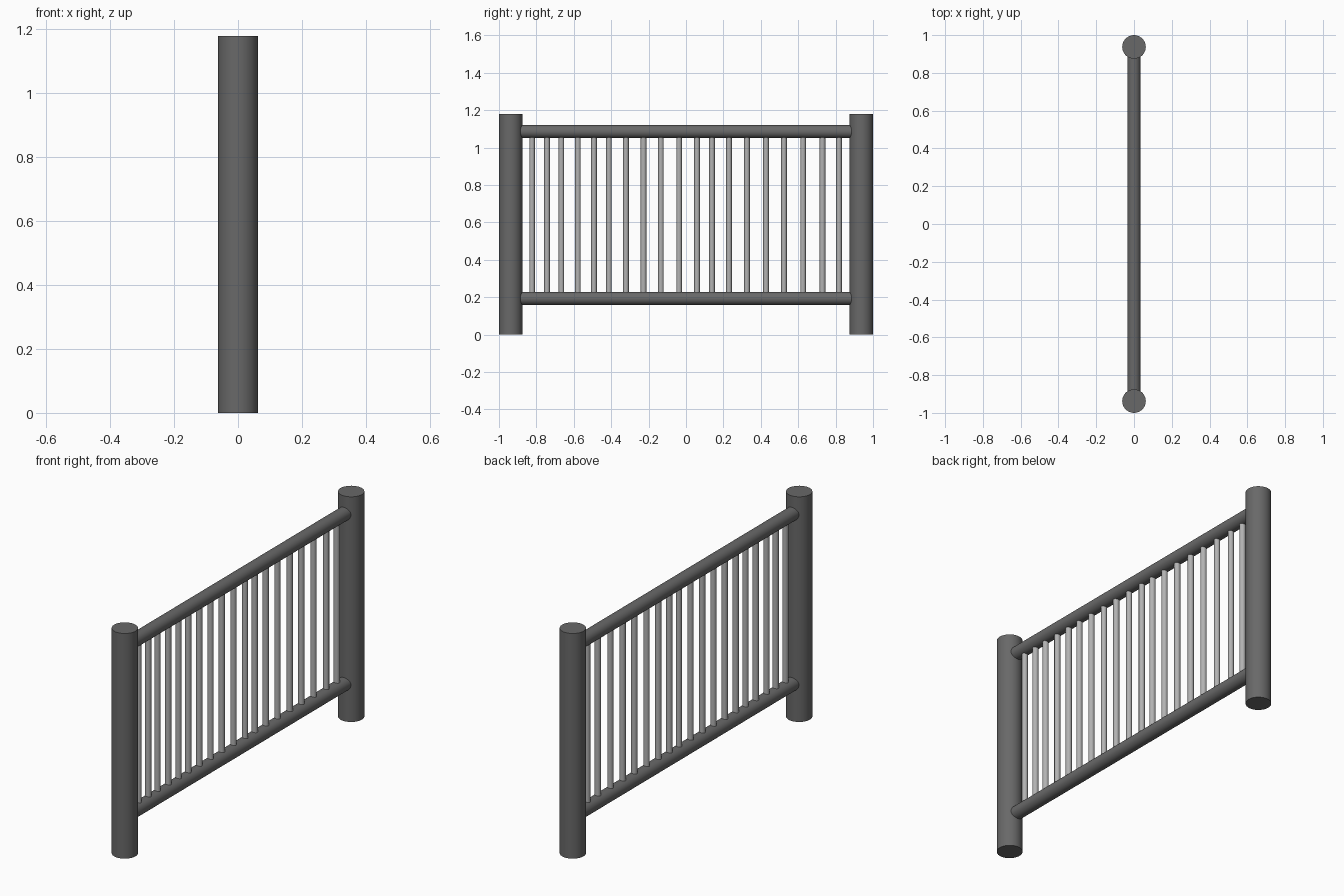
import bpy
import math

if "Cube" in bpy.data.objects:
    bpy.data.objects.remove(bpy.data.objects["Cube"])

POST_R, POST_H, POST_Y = 0.0625, 1.18, 0.9375
RAIL_R, RAIL_LOW, RAIL_HIGH = 0.035, 0.193, 1.085
BAR_R = 0.015
# slightly uneven spacing of the balusters along y
BAR_Y = [-0.823, -0.743, -0.666, -0.578, -0.492, -0.412, -0.321, -0.227, -0.134, -0.037,
         0.059, 0.139, 0.23, 0.326, 0.428, 0.524, 0.626, 0.73, 0.818]


def material(name, value):
    mat = bpy.data.materials.new(name)
    mat.diffuse_color = (value, value, value, 1)
    mat.use_nodes = True
    mat.node_tree.nodes["Principled BSDF"].inputs["Base Color"].default_value = mat.diffuse_color
    return mat


def rod(name, radius, length, location, mat, sides=32, rotation=(0, 0, 0)):
    bpy.ops.mesh.primitive_cylinder_add(vertices=sides, radius=radius, depth=length,
                                        location=location, rotation=rotation)
    obj = bpy.context.object
    obj.name = name
    obj.data.materials.append(mat)
    bpy.ops.object.shade_smooth_by_angle(angle=math.radians(50))
    return obj


dark = material("dark_metal", 0.14)
light = material("light_metal", 0.45)

# End posts
for side, label in ((-1, "front"), (1, "back")):
    rod(label + "_post", POST_R, POST_H, (0, side * POST_Y, POST_H / 2), dark)

# Horizontal rails, running into the posts
for z, label in ((RAIL_LOW, "bottom"), (RAIL_HIGH, "top")):
    rod(label + "_rail", RAIL_R, 1.79, (0, 0, z), dark, rotation=(math.pi / 2, 0, 0))

# Balusters between the rails
for i, y in enumerate(BAR_Y):
    rod(f"baluster_{i + 1}", BAR_R, RAIL_HIGH - RAIL_LOW - 0.03,
        (0, y, (RAIL_LOW + RAIL_HIGH) / 2), light, sides=16)
